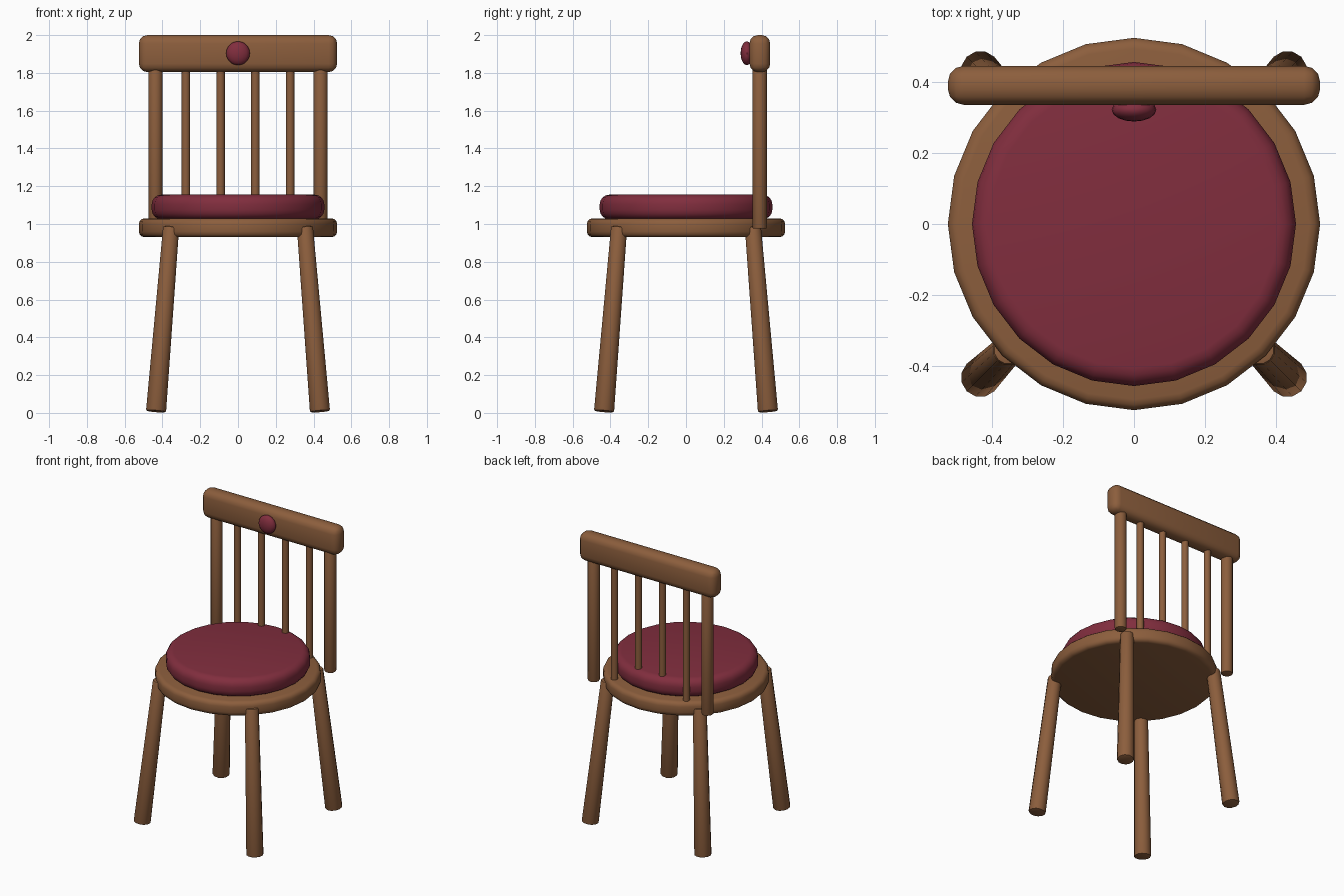
import bpy, math
from mathutils import Vector

if "Cube" in bpy.data.objects:
    bpy.data.objects.remove(bpy.data.objects["Cube"])


def material(name, rgb):
    m = bpy.data.materials.new(name)
    m.diffuse_color = (*rgb, 1)
    m.use_nodes = True
    m.node_tree.nodes["Principled BSDF"].inputs["Base Color"].default_value = m.diffuse_color
    return m


WOOD = material("warm brown wood", (0.262, 0.112, 0.046))
RED = material("burgundy fabric", (0.22, 0.027, 0.048))


def finish(name, mat, bevel=0, segments=2):
    ob = bpy.context.object
    ob.name = name
    ob.data.materials.append(mat)
    bpy.ops.object.transform_apply(location=False, rotation=False, scale=True)
    if bevel:
        mod = ob.modifiers.new("rounded edges", 'BEVEL')
        mod.width = bevel
        mod.segments = segments
        mod.limit_method = 'ANGLE'
        mod.angle_limit = math.radians(40)
        bpy.ops.object.modifier_apply(modifier=mod.name)
    bpy.ops.object.shade_smooth_by_angle(angle=math.radians(40))
    return ob


def disc(name, mat, radius, z0, z1, bevel, segments):
    bpy.ops.mesh.primitive_cylinder_add(vertices=24, radius=radius, depth=z1 - z0,
                                        location=(0, 0, (z0 + z1) / 2))
    return finish(name, mat, bevel, segments)


def rod(name, start, end, r0, r1, sides, bevel):
    a, b = Vector(start), Vector(end)
    d = b - a
    bpy.ops.mesh.primitive_cone_add(vertices=sides, radius1=r0, radius2=r1, depth=d.length,
                                    location=(a + b) / 2,
                                    rotation=d.to_track_quat('Z', 'Y').to_euler())
    return finish(name, WOOD, bevel)


# round seat and cushion
disc("seat", WOOD, 0.525, 0.93, 1.03, 0.03, 3)
disc("seat_cushion", RED, 0.457, 1.025, 1.155, 0.05, 4)

# splayed, tapered legs
for sx, side in ((-1, "left"), (1, "right")):
    for sy, end in ((-1, "front"), (1, "back")):
        rod(f"{end}_{side}_leg", (sx * 0.434, sy * 0.434, 0.007),
            (sx * 0.354, sy * 0.354, 0.985), 0.055, 0.044, 12, 0.01)

    # outer back posts
    rod(f"{side}_back_post", (sx * 0.437, 0.39, 0.975), (sx * 0.437, 0.39, 1.85),
        0.038, 0.038, 12, 0.008)

    # thin spindles
    for i, x in enumerate((0.092, 0.276)):
        rod(f"{side}_spindle_{i + 1}", (sx * x, 0.39, 0.98), (sx * x, 0.39, 1.85),
            0.023, 0.023, 10, 0)

# top rail
bpy.ops.mesh.primitive_cube_add(size=1, location=(0, 0.391, 1.902))
bpy.context.object.scale = (1.05, 0.11, 0.196)
finish("top_rail", WOOD, 0.045, 3)

# flattened button on the rail
bpy.ops.mesh.primitive_uv_sphere_add(segments=16, ring_count=10, radius=1,
                                     location=(0, 0.322, 1.904))
bpy.context.object.scale = (0.063, 0.033, 0.063)
finish("rail_button", RED)
